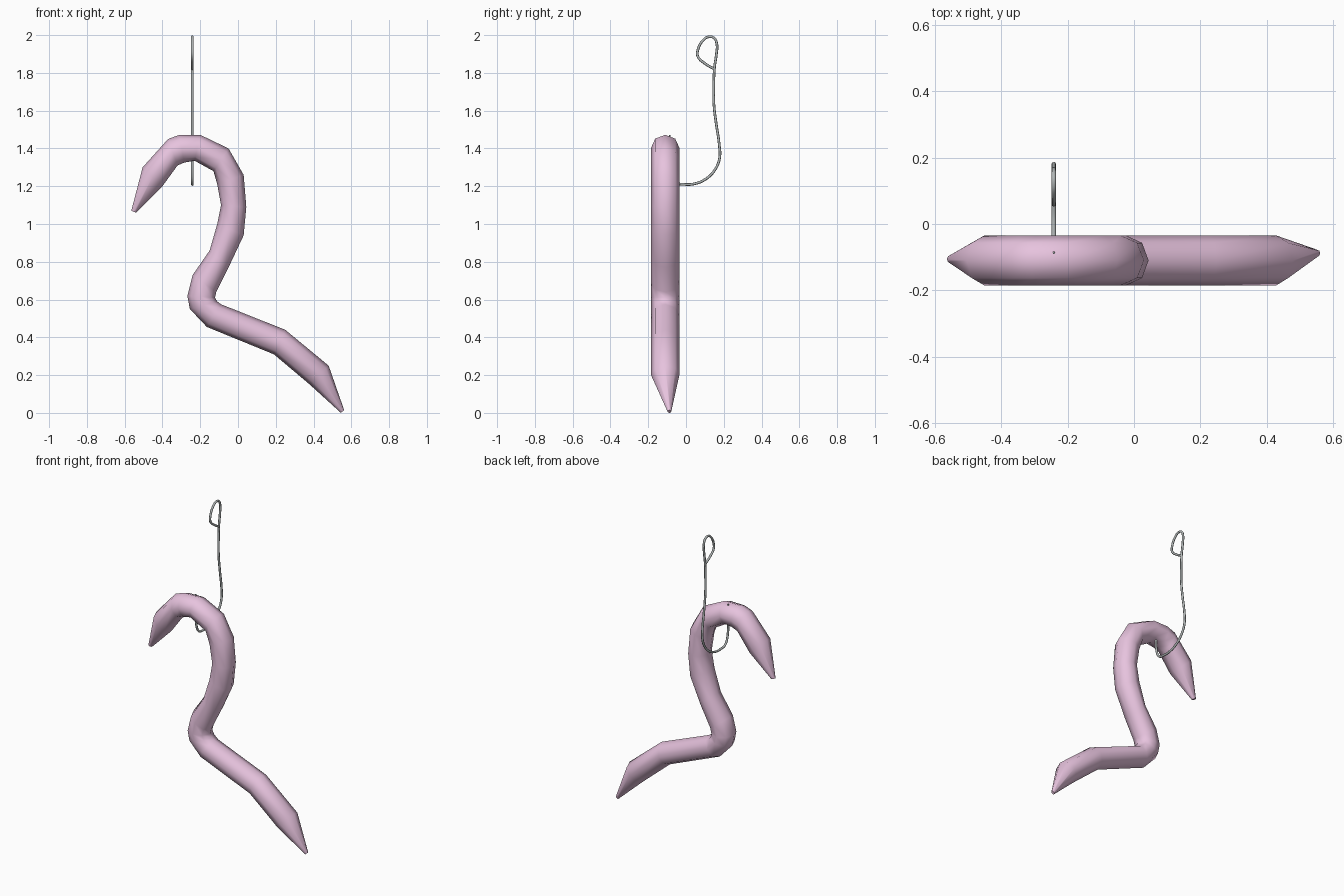
import bpy, bmesh, math
from mathutils import Vector

if "Cube" in bpy.data.objects:
    bpy.data.objects.remove(bpy.data.objects["Cube"])


def material(name, rgb):
    m = bpy.data.materials.new(name)
    m.diffuse_color = (*rgb, 1)
    m.use_nodes = True
    m.node_tree.nodes["Principled BSDF"].inputs["Base Color"].default_value = m.diffuse_color
    return m


pink = material("worm pink", (0.82, 0.56, 0.75))
steel = material("hook steel", (0.44, 0.47, 0.47))

# Worm: octagonal rings, each given by its two edge points (x, z, x, z)
SIDES, MID_Y, HALF_Y = 8, -0.11, 0.075
rings = [
    (-0.565, 1.07, -0.54, 1.06),
    (-0.505, 1.30, -0.40, 1.20),
    (-0.37, 1.45, -0.32, 1.31),
    (-0.31, 1.472, -0.285, 1.325),
    (-0.20, 1.472, -0.23, 1.335),
    (-0.05, 1.40, -0.13, 1.28),
    (0.03, 1.26, -0.11, 1.21),
    (0.044, 1.09, -0.09, 1.10),
    (0.03, 0.94, -0.11, 1.00),
    (-0.05, 0.77, -0.15, 0.86),
    (-0.115, 0.64, -0.24, 0.73),
    (-0.122, 0.61, -0.268, 0.62),
    (-0.11, 0.59, -0.255, 0.55),
    (-0.09, 0.575, -0.165, 0.455),
    (0.25, 0.44, 0.19, 0.31),
    (0.48, 0.25, 0.38, 0.15),
    (0.562, 0.015, 0.545, 0.0),
]
bm = bmesh.new()
loops = []
for n, (ax, az, bx, bz) in enumerate(rings):
    # the two pointed ends are narrow and slightly off the middle line
    y, half = MID_Y, HALF_Y
    if n == 0:
        y, half = -0.106, 0.012
    elif n == len(rings) - 1:
        y, half = -0.088, 0.01
    a, b = Vector((ax, y, az)), Vector((bx, y, bz))
    mid, arm = (a + b) / 2, (a - b) / 2
    loop = []
    for i in range(SIDES):
        t = 2 * math.pi * i / SIDES
        loop.append(bm.verts.new(mid + arm * math.cos(t) + Vector((0, half * math.sin(t), 0))))
    loops.append(loop)
for p, q in zip(loops, loops[1:]):
    for i in range(SIDES):
        j = (i + 1) % SIDES
        bm.faces.new((p[i], p[j], q[j], q[i]))
bm.faces.new(loops[0])
bm.faces.new(loops[-1])
bmesh.ops.recalc_face_normals(bm, faces=bm.faces)
for f in bm.faces:
    f.smooth = len(f.verts) == 4
mesh = bpy.data.meshes.new("worm")
bm.to_mesh(mesh)
bm.free()
mesh.materials.append(pink)
bpy.context.collection.objects.link(bpy.data.objects.new("worm", mesh))

# Hook: thin wire in one plane, from the point through the worm to the eye
HOOK_X = -0.242
path = [(-0.087, 1.472), (-0.085, 1.38), (-0.08, 1.27), (-0.055, 1.22), (-0.01, 1.210),
        (0.04, 1.212), (0.10, 1.235), (0.152, 1.285), (0.178, 1.35), (0.176, 1.42),
        (0.16, 1.53), (0.148, 1.63), (0.147, 1.73), (0.151, 1.83), (0.161, 1.90),
        (0.163, 1.955), (0.148, 1.985), (0.12, 1.991), (0.09, 1.972), (0.064, 1.925),
        (0.062, 1.888), (0.10, 1.85), (0.15, 1.82)]
curve = bpy.data.curves.new("hook", 'CURVE')
curve.dimensions = '3D'
curve.bevel_depth = 0.007
curve.bevel_resolution = 2
curve.resolution_u = 4
curve.use_fill_caps = True
spline = curve.splines.new('BEZIER')
spline.bezier_points.add(len(path) - 1)
for n, (bp, (y, z)) in enumerate(zip(spline.bezier_points, path)):
    bp.co = (HOOK_X, y, z)
    bp.handle_left_type = bp.handle_right_type = 'AUTO'
    bp.radius = 0.5 if n == 0 else 1.0
curve.materials.append(steel)
bpy.context.collection.objects.link(bpy.data.objects.new("hook", curve))
